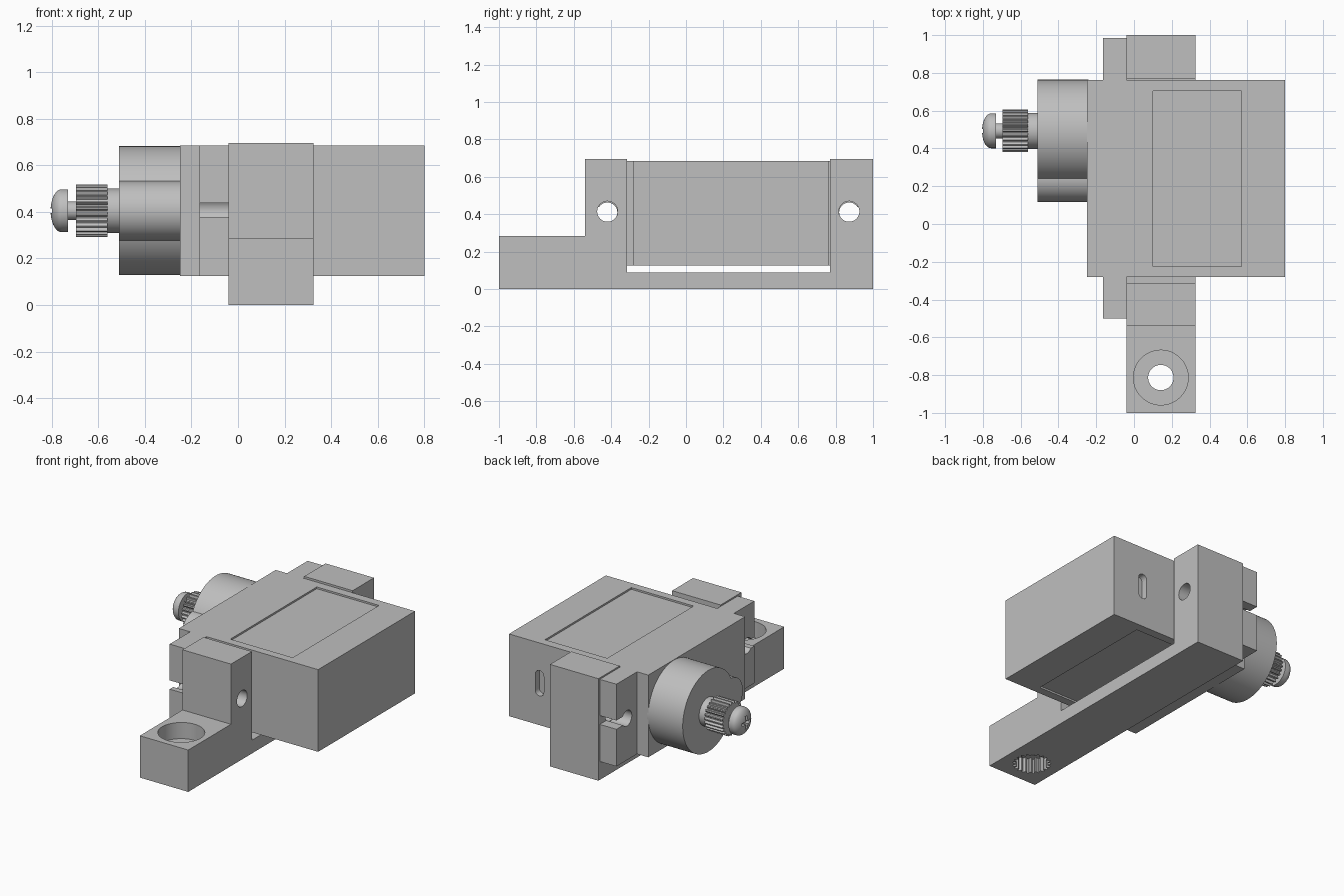
import bpy, bmesh
from math import sin, cos, pi

cube = bpy.data.objects.get("Cube")
if cube:
    bpy.data.objects.remove(cube, do_unlink=True)

grey = bpy.data.materials.new("plain grey")
grey.use_nodes = True
GREY = (0.52, 0.52, 0.52, 1)
grey.diffuse_color = GREY
grey.node_tree.nodes["Principled BSDF"].inputs["Base Color"].default_value = GREY


def place(axis, u, v, w):
    """Put a 2D point (u, v) at position w along the axis."""
    return {"x": (w, u, v), "y": (u, w, v), "z": (u, v, w)}[axis]


def loft(name, axis, rings):
    """Skin a list of (position, outline) rings and cap both ends."""
    bm = bmesh.new()
    loops = [[bm.verts.new(place(axis, u, v, w)) for u, v in pts] for w, pts in rings]
    n = len(loops[0])
    for a, b in zip(loops, loops[1:]):
        for i in range(n):
            j = (i + 1) % n
            bm.faces.new((a[i], a[j], b[j], b[i]))
    bm.faces.new(loops[0])
    bm.faces.new(loops[-1])
    bmesh.ops.recalc_face_normals(bm, faces=bm.faces)
    mesh = bpy.data.meshes.new(name)
    bm.to_mesh(mesh)
    bm.free()
    mesh.materials.append(grey)
    ob = bpy.data.objects.new(name, mesh)
    bpy.context.collection.objects.link(ob)
    return ob


def prism(name, axis, pts, a, b):
    return loft(name, axis, [(a, pts), (b, pts)])


def circle(cu, cv, r, n=64):
    return [(cu + r * cos(2 * pi * i / n), cv + r * sin(2 * pi * i / n)) for i in range(n)]


def rect(u0, u1, v0, v1):
    return [(u0, v0), (u1, v0), (u1, v1), (u0, v1)]


def splined(cu, cv, r_out, r_in, teeth):
    """Outline with flat-topped teeth."""
    pts = []
    for i in range(teeth * 4):
        a = 2 * pi * i / (teeth * 4)
        r = r_out if i % 4 < 2 else r_in
        pts.append((cu + r * cos(a), cv + r * sin(a)))
    return pts


def combine(ob, others, operation="DIFFERENCE"):
    """Apply booleans one by one and remove the tools."""
    bpy.context.view_layer.objects.active = ob
    for tool in others:
        mod = ob.modifiers.new("cut", "BOOLEAN")
        mod.operation, mod.solver, mod.object = operation, "EXACT", tool
        bpy.ops.object.modifier_apply(modifier=mod.name)
        bpy.data.objects.remove(tool, do_unlink=True)


def smooth(ob):
    bpy.ops.object.select_all(action="DESELECT")
    ob.select_set(True)
    bpy.context.view_layer.objects.active = ob
    bpy.ops.object.shade_smooth_by_angle(angle=pi / 6)


BOTTOM, TOP, MID = 0.125, 0.685, 0.41

# Motor case with its two mounting ears
outline = [(-0.25, -0.28), (-0.165, -0.28), (-0.165, -0.5), (-0.04, -0.5),
           (-0.04, -0.28), (0.8, -0.28), (0.8, 0.763), (-0.04, 0.763),
           (-0.04, 0.985), (-0.165, 0.985), (-0.165, 0.763), (-0.25, 0.763)]
case = prism("motor_case", "z", outline, BOTTOM, TOP)
cutters = []
for hole_y, end_y in ((-0.42, -0.6), (0.872, 1.1)):
    # Ear screw hole and the slot that opens it to the end
    cutters.append(prism("ear_hole", "x", circle(hole_y, MID, 0.053, 32), -0.2, 0))
    lo, hi = sorted((hole_y, end_y))
    cutters.append(prism("ear_slot", "x", rect(lo, hi, MID - 0.032, MID + 0.028), -0.2, 0))
# Shallow label recesses on top and underneath
for z in (TOP, BOTTOM):
    cutters.append(prism("recess", "z", rect(0.1, 0.57, -0.225, 0.705), z - 0.012, z + 0.012))
# Cable slot in the back
slot = [(0.57 + 0.032 * cos(pi * i / 8), MID + 0.055 + 0.032 * sin(pi * i / 8)) for i in range(9)]
slot += [(2 * 0.57 - u, 2 * MID - v) for u, v in slot]
cutters.append(prism("cable_slot", "y", slot, 0.72, 0.8))
combine(case, cutters)
smooth(case)

# Bracket: stepped side profile pushed along x
profile = [(-1, 0), (1, 0), (1, 0.695), (0.77, 0.695), (0.77, 0.09),
           (-0.315, 0.09), (-0.315, 0.695), (-0.54, 0.695), (-0.54, 0.285), (-1, 0.285)]
bracket = prism("mounting_bracket", "x", profile, -0.04, 0.325)
foot = (0.142, -0.813)
cutters = [prism("screw_hole", "x", circle(y, 0.415, 0.055, 32), -0.2, 0.5) for y in (-0.42, 0.872)]
cutters += [prism("foot_hole", "z", circle(*foot, 0.067), -0.1, 0.4),
            prism("foot_counterbore", "z", circle(*foot, 0.145), 0.175, 0.4),
            prism("foot_spline_pocket", "z", splined(*foot, 0.118, 0.1, 21), -0.1, 0.1)]
combine(bracket, cutters)
smooth(bracket)

# Gear housing: large and small cylinders joined
housing = prism("gear_housing", "x", circle(0.487, 0.405, 0.277, 96), -0.51, -0.24)
combine(housing, [prism("small_housing", "x", circle(0.245, 0.405, 0.128), -0.51, -0.24)], "UNION")
smooth(housing)

# Output shaft, splined section and screw
AXIS = (0.493, 0.405)
smooth(prism("shaft_collar", "x", circle(*AXIS, 0.095), -0.565, -0.5))
prism("output_spline", "x", splined(*AXIS, 0.113, 0.098, 25), -0.695, -0.56)
smooth(prism("screw_neck", "x", circle(*AXIS, 0.04, 32), -0.74, -0.69))
dome = [(-0.73, circle(*AXIS, 0.092))]
for i in range(9):
    a = i * pi / 18
    dome.append((-0.757 - 0.048 * sin(a), circle(*AXIS, 0.092 * cos(a))))
head = loft("screw_head", "x", dome)
y, z = AXIS
combine(head, [prism("cross_slot", "x", rect(y - a, y + a, z - b, z + b), -0.9, -0.775)
               for a, b in ((0.045, 0.01), (0.01, 0.045))])
smooth(head)
